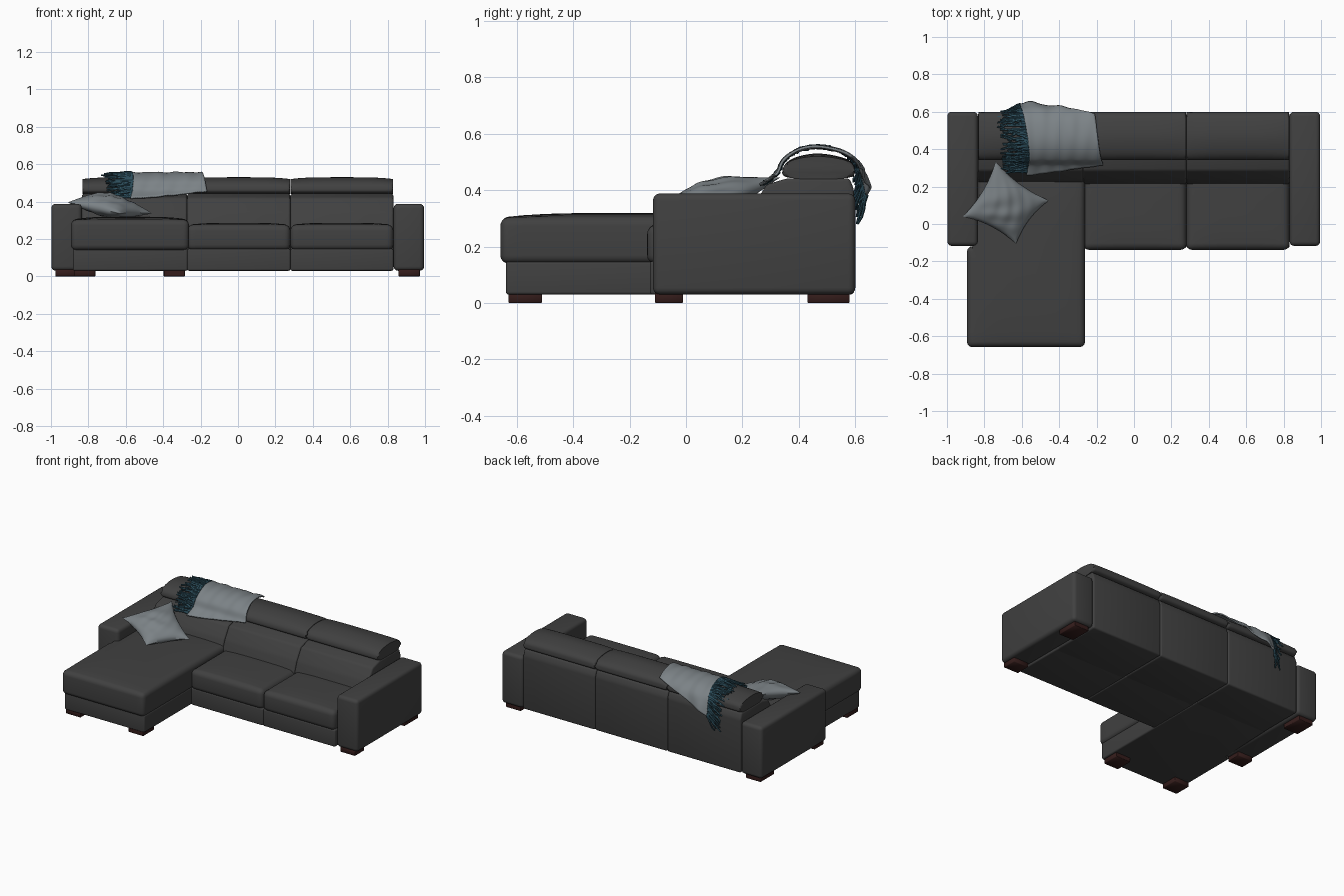
import bpy, bmesh, math, random
from mathutils import Vector

if "Cube" in bpy.data.objects:
    bpy.data.objects.remove(bpy.data.objects["Cube"])

random.seed(4)


def material(name, rgb):
    m = bpy.data.materials.new(name)
    m.diffuse_color = (*rgb, 1)
    m.use_nodes = True
    m.node_tree.nodes["Principled BSDF"].inputs["Base Color"].default_value = m.diffuse_color
    return m


LEATHER = material("charcoal leather", (0.052, 0.052, 0.052))
WOOD = material("dark red wood", (0.035, 0.012, 0.011))
CLOTH = material("grey cloth", (0.20, 0.225, 0.24))
TEAL = material("teal yarn", (0.025, 0.075, 0.105))


def finish(name, bm, mat, angle=45):
    bmesh.ops.recalc_face_normals(bm, faces=bm.faces)
    me = bpy.data.meshes.new(name)
    bm.to_mesh(me)
    bm.free()
    ob = bpy.data.objects.new(name, me)
    bpy.context.collection.objects.link(ob)
    me.materials.append(mat)
    bpy.ops.object.select_all(action='DESELECT')
    ob.select_set(True)
    bpy.context.view_layer.objects.active = ob
    bpy.ops.object.shade_smooth_by_angle(angle=math.radians(angle))
    return ob


def catmull(pts, t, closed=False):
    n = len(pts)
    f = t * (n if closed else n - 1)
    i = int(f) if closed else min(int(f), n - 2)
    f -= i
    get = (lambda k: Vector(pts[k % n])) if closed else (lambda k: Vector(pts[max(0, min(n - 1, k))]))
    a, b, c, d = (get(i + k) for k in (-1, 0, 1, 2))
    return 0.5 * (2 * b + (c - a) * f + (2 * a - 5 * b + 4 * c - d) * f ** 2 + (3 * b - a - 3 * c + d) * f ** 3)


def soft_prism(name, outline, axis, lo, hi, r, mat=LEATHER, seg=4, crown=0, sag=0, caps_only=False):
    """Extrude an outline along x (points are y,z) or z (points are x,y), round it and puff it."""
    bm = bmesh.new()
    put = (lambda p, d: (d, p[0], p[1])) if axis == 'x' else (lambda p, d: (p[0], p[1], d))
    a = [bm.verts.new(put(p, lo)) for p in outline]
    b = [bm.verts.new(put(p, hi)) for p in outline]
    n = len(a)
    caps = [bm.faces.new(a[::-1]), bm.faces.new(b)]
    for i in range(n):
        j = (i + 1) % n
        bm.faces.new((a[i], a[j], b[j], b[i]))
    edges = [e for c in caps for e in c.edges] if caps_only else bm.edges[:]
    bmesh.ops.bevel(bm, geom=edges, offset=r, segments=seg, profile=0.5, affect='EDGES', clamp_overlap=True)
    if crown or sag:
        mn = [min(v.co[k] for v in bm.verts) for k in range(3)]
        mx = [max(v.co[k] for v in bm.verts) for k in range(3)]
        for k in ((0, 1) if crown else (0,)):
            for i in range(1, 12):
                co, no = Vector((0, 0, 0)), Vector((0, 0, 0))
                co[k], no[k] = mn[k] + (mx[k] - mn[k]) * i / 12, 1
                bmesh.ops.bisect_plane(bm, geom=bm.verts[:] + bm.edges[:] + bm.faces[:],
                                       dist=1e-5, plane_co=co, plane_no=no)
        for v in bm.verts:
            u, w, h = (2 * (v.co[k] - mn[k]) / (mx[k] - mn[k]) - 1 for k in range(3))
            v.co.z += max(0, h) * (crown * (1 - u ** 4) * (1 - w ** 4) - sag * u ** 4)
    return finish(name, bm, mat)


def box(name, x0, x1, y0, y1, z0, z1, r, **kw):
    return soft_prism(name, [(x0, y0), (x1, y0), (x1, y1), (x0, y1)], 'z', z0, z1, r, **kw)


# Arms
box("left_arm", -0.998, -0.835, -0.117, 0.60, 0.03, 0.388, 0.024)
box("right_arm", 0.832, 0.995, -0.117, 0.60, 0.03, 0.388, 0.024)

# Three back sections with adjustable headrests
BACK = [(0.22, 0.03), (0.212, 0.27), (0.237, 0.34), (0.285, 0.42), (0.36, 0.442), (0.58, 0.442), (0.596, 0.40), (0.596, 0.03)]
HEAD = [(0.37, 0.443), (0.57, 0.443), (0.597, 0.475), (0.57, 0.51), (0.47, 0.53), (0.38, 0.513), (0.343, 0.475)]
head_outline = [catmull(HEAD, i / 35, True) for i in range(35)]
MODULES = [("left", -0.834, -0.272), ("middle", -0.272, 0.28), ("right", 0.28, 0.831)]
for side, x0, x1 in MODULES:
    soft_prism(side + "_back", BACK, 'x', x0, x1, 0.012, seg=3)
    soft_prism(side + "_headrest", head_outline, 'x', x0 + 0.002, x1 - 0.002, 0.016, sag=0.01, caps_only=True)

# Seats
for side, x0, x1 in MODULES[1:]:
    box(side + "_seat_base", x0, x1, -0.128, 0.26, 0.03, 0.148, 0.01)
    box(side + "_seat_cushion", x0, x1, -0.138, 0.29, 0.14, 0.274, 0.03, crown=0.012)


# Chaise, which steps outwards in front of the left arm
def chaise_outline(y0, x0, x1):
    return [(x0, y0), (x1, y0), (x1, 0.29), (-0.835, 0.29), (-0.835, -0.12), (x0, -0.12)]


soft_prism("chaise_base", chaise_outline(-0.638, -0.882, -0.27), 'z', 0.03, 0.148, 0.01)
soft_prism("chaise_cushion", chaise_outline(-0.658, -0.893, -0.262), 'z', 0.14, 0.302, 0.04, seg=6, crown=0.017)

# Feet
FEET = [(-0.92, -0.06, 0.1), (0.915, -0.06, 0.1), (-0.92, 0.505, 0.15), (0.915, 0.505, 0.15),
        (-0.82, -0.57, 0.12), (-0.34, -0.57, 0.12)]
for i, (x, y, d) in enumerate(FEET):
    box("foot_%d" % (i + 1), x - 0.057, x + 0.057, y - d / 2, y + d / 2, 0, 0.04, 0.003, mat=WOOD, seg=1)

# Scatter pillow: two puffed sheets between four pinched corners
A, B, C, D = (Vector(p) for p in ((-0.74, 0.335, 0.445), (-0.455, 0.125, 0.335), (-0.63, -0.105, 0.335), (-0.915, 0.04, 0.395)))
bm = bmesh.new()
N = 32
for s in (1, -1):
    grid = []
    for i in range(N + 1):
        for j in range(N + 1):
            u, v = 2 * i / N - 1, 2 * j / N - 1
            eu, ev = u * (1 - 0.13 * (1 - v * v)), v * (1 - 0.13 * (1 - u * u))
            p, q = (eu + 1) / 2, (ev + 1) / 2
            co = A.lerp(B, p).lerp(D.lerp(C, p), q)
            puff = ((1 - u * u) * (1 - v * v)) ** 0.55
            fold = 0.006 * math.sin(9 * u + 4 * v * v) * math.sin(6 * v - 3 * u) * (1 - u * u) * (1 - v * v)
            co += Vector((0.12, -0.1, 1)).normalized() * (s * 0.058 * puff + fold)
            grid.append(bm.verts.new(co))
    for i in range(N):
        for j in range(N):
            k = i * (N + 1) + j
            bm.faces.new((grid[k], grid[k + 1], grid[k + N + 2], grid[k + N + 1]))
bmesh.ops.remove_doubles(bm, verts=bm.verts, dist=1e-5)
finish("pillow", bm, CLOTH, 60)

# Throw blanket draped over the left headrest (path is y,z from front to back)
DRAPE = [(0.262, 0.415), (0.318, 0.455), (0.345, 0.505), (0.40, 0.54), (0.47, 0.551),
         (0.55, 0.536), (0.605, 0.50), (0.632, 0.45), (0.65, 0.385)]


def drape(s, t):
    tt = 0.12 * s + t * (1 - 0.30 * s - 0.12 * s)
    y, z = catmull(DRAPE, tt)
    x0 = -0.575 + 0.02 * math.sin(5 * t) - 0.015 * t
    x = x0 + s * (-0.165 - 0.045 * t - x0)
    loose = 0.003 + 0.012 * max(0, tt - 0.7) / 0.3
    wave = loose * math.sin(17 * s + 5 * t) + 0.003 * math.sin(31 * s - 9 * t)
    return Vector((x, y + wave * (tt - 0.4), z + 0.6 * wave * (1 - abs(tt - 0.5)) + 0.002))


bm = bmesh.new()
NS, NT = 36, 44
grid = [[bm.verts.new(drape(i / NS, j / NT)) for j in range(NT + 1)] for i in range(NS + 1)]
for i in range(NS):
    for j in range(NT):
        bm.faces.new((grid[i][j], grid[i + 1][j], grid[i + 1][j + 1], grid[i][j + 1]))
throw = finish("throw_blanket", bm, CLOTH, 60)
mod = throw.modifiers.new("thickness", 'SOLIDIFY')
mod.thickness, mod.offset = 0.009, 0

# Fringe: strands leave the blanket edge sideways on top and hang down at the back
cu = bpy.data.curves.new("throw_fringe", 'CURVE')
cu.dimensions = '3D'
cu.bevel_depth, cu.bevel_resolution = 0.0065, 1
for k in range(84):
    t = 0.04 + 0.96 * k / 83
    hang = min(1, max(0, (t - 0.66) / 0.25))
    length = random.uniform(0.10, 0.155)
    t_end = min(1, max(0.04, t + random.uniform(-0.07, 0.07)))
    root, end = drape(0, t), drape(0, t_end)
    side = Vector((end.x - length, end.y, end.z - 0.006))
    down = root + Vector((-0.05 + random.uniform(-0.03, 0.02), -0.03, -length * 0.7))
    end = side.lerp(down, hang)
    sp = cu.splines.new('POLY')
    sp.points.add(4)
    for m in range(5):
        f = m / 4
        p = root.lerp(end, f)
        p.z += random.uniform(-0.003, 0.005) * (m > 0)
        p.y += random.uniform(-0.006, 0.006) * (m > 0)
        sp.points[m].co = (*p, 1)
        sp.points[m].radius = 1.1 - 0.5 * f
cu.use_fill_caps = True
fringe = bpy.data.objects.new("throw_fringe", cu)
bpy.context.collection.objects.link(fringe)
cu.materials.append(TEAL)
bpy.ops.object.select_all(action='DESELECT')
fringe.select_set(True)
bpy.context.view_layer.objects.active = fringe
bpy.ops.object.convert(target='MESH')
bpy.ops.object.shade_smooth_by_angle(angle=math.radians(60))
